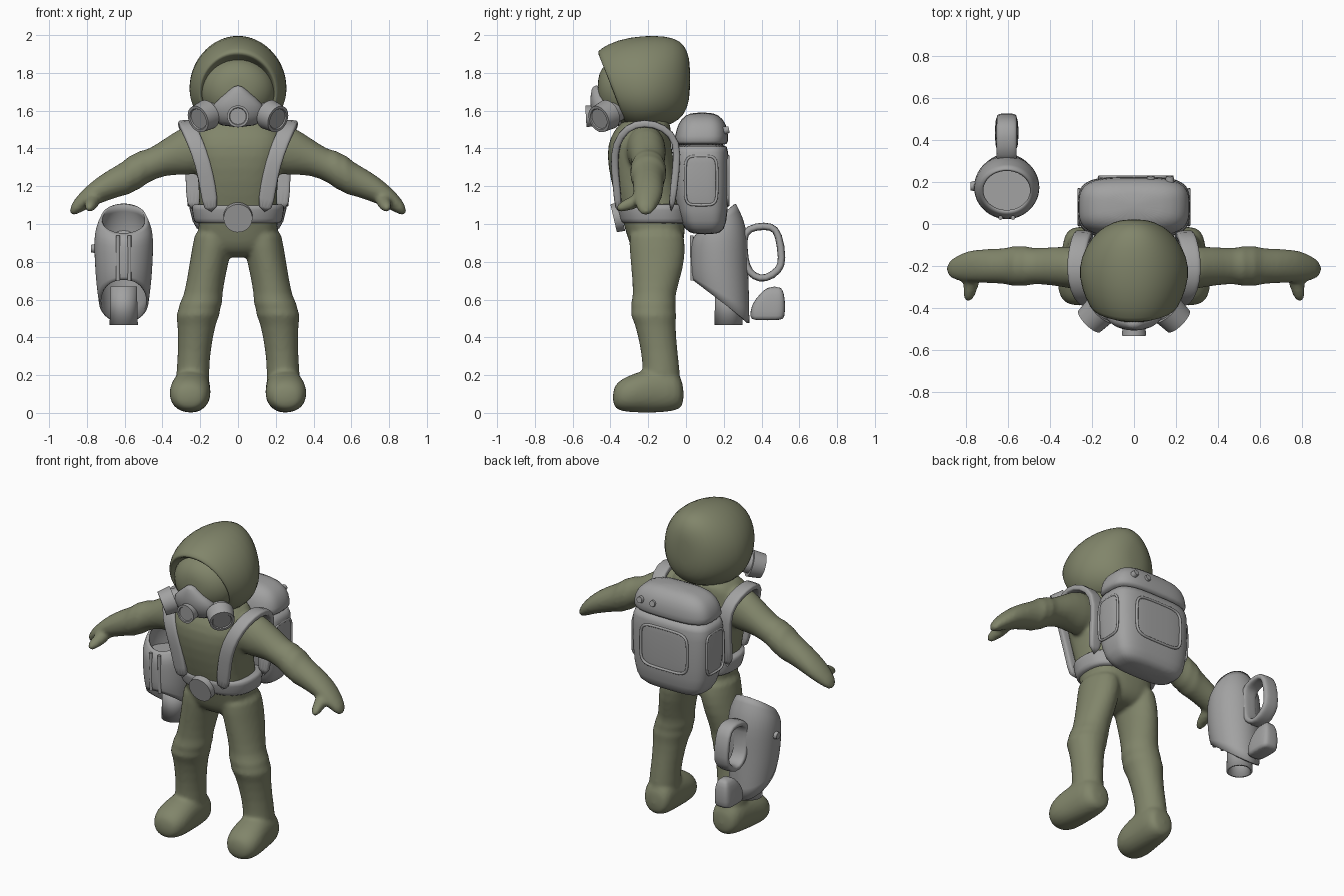
import bpy, bmesh, math
from mathutils import Vector

if "Cube" in bpy.data.objects:
    bpy.data.objects.remove(bpy.data.objects["Cube"])


def material(name, rgb):
    m = bpy.data.materials.new(name)
    m.use_nodes = True
    m.diffuse_color = (*rgb, 1)
    m.node_tree.nodes["Principled BSDF"].inputs["Base Color"].default_value = (*rgb, 1)
    return m


OLIVE = material("olive cloth", (0.22, 0.235, 0.145))
GREY = material("grey gear", (0.36, 0.36, 0.36))
X = Vector((1, 0, 0))


def finish(name, bm, mat, angle=None):
    bmesh.ops.recalc_face_normals(bm, faces=bm.faces)
    mesh = bpy.data.meshes.new(name)
    bm.to_mesh(mesh)
    bm.free()
    mesh.materials.append(mat)
    ob = bpy.data.objects.new(name, mesh)
    bpy.context.collection.objects.link(ob)
    mesh.shade_smooth()
    if angle:
        bpy.ops.object.select_all(action='DESELECT')
        ob.select_set(True)
        bpy.context.view_layer.objects.active = ob
        bpy.ops.object.shade_smooth_by_angle(angle=math.radians(angle))
    return ob


def power(a, p):
    return math.copysign(abs(a) ** (2 / p), a)


def skin(name, frames, mat, n=20, p=2, egg=0, cap=True, cyclic=False, sub=1, angle=None):
    """Skin (centre, u, v) frames with superellipse sections of power p; egg widens the low side."""
    bm = bmesh.new()
    rings = []
    for c, u, v in frames:
        angles = [2 * math.pi * (i + 0.5) / n for i in range(n)]
        rings.append([bm.verts.new(c + u * power(math.cos(a), p) * (1 - egg * math.sin(a))
                                   + v * power(math.sin(a), p)) for a in angles])
    pairs = list(zip(rings, rings[1:])) + ([(rings[-1], rings[0])] if cyclic else [])
    for a, b in pairs:
        for i in range(n):
            j = (i + 1) % n
            bm.faces.new((a[i], a[j], b[j], b[i]))
    if cap and not cyclic:
        bm.faces.new(rings[0])
        bm.faces.new(rings[-1])
    ob = finish(name, bm, mat, angle)
    if sub:
        ob.modifiers.new("smooth", 'SUBSURF').levels = sub
        ob.modifiers["smooth"].render_levels = sub
    return ob


def loft(name, axis, rows, mat, **kw):
    """Rows: x, y, z, side radius, other radius, optional tilt."""
    frames = []
    for x, y, z, ru, rv, *tilt in rows:
        t = tilt[0] if tilt else 0
        u = Vector((0, 1, 0)) if axis == 'X' else X
        v = Vector((0, math.cos(t), math.sin(t))) if axis == 'Z' else Vector((0, math.sin(t), math.cos(t)))
        frames.append((Vector((x, y, z)), u * ru, v * rv))
    return skin(name, frames, mat, **kw)


def sweep(name, pts, ru, rv, mat, side=X, cyclic=False, **kw):
    """Sweep a flat section along a path, its width kept close to one direction."""
    pts = [Vector(q) for q in pts]
    frames, last = [], len(pts) - 1
    for i, c in enumerate(pts):
        a = pts[i - 1] if i or cyclic else c
        b = pts[(i + 1) % len(pts)] if i < last or cyclic else c
        t = (b - a).normalized()
        u = (side - t * side.dot(t)).normalized()
        frames.append((c, u * ru, t.cross(u) * rv))
    return skin(name, frames, mat, cyclic=cyclic, **kw)


def rod(name, a, b, r0, r1, mat, dish=0):
    """Straight round part; dish sinks the far end."""
    a, b = Vector(a), Vector(b)
    t = (b - a).normalized()
    u = t.orthogonal().normalized()
    w = t.cross(u)
    rows = [(a, r0), (b, r1)]
    if dish:
        rows += [(b, r1 * 0.8), (b - t * dish, r1 * 0.74)]
    return skin(name, [(c, u * r, w * r) for c, r in rows], mat, n=32, sub=0, angle=40)


# Suit: torso, limbs and feet fused into one soft skin
parts = [loft("suit", 'Z', [
    (0, -.155, .82, .1, .08), (0, -.155, .87, .19, .135), (0, -.16, .93, .205, .152),
    (0, -.165, 1.0, .215, .165),
    (0, -.205, 1.15, .205, .175), (0, -.235, 1.3, .22, .18), (0, -.25, 1.42, .25, .17),
    (0, -.23, 1.5, .23, .15), (0, -.2, 1.57, .15, .12)], OLIVE, p=2.7)]
for s in (1, -1):
    parts.append(loft("arm", 'X', [(s * x, *r) for x, *r in [
        (.14, -.22, 1.40, .11, .13), (.27, -.21, 1.395, .105, .14), (.38, -.2, 1.36, .092, .097),
        (.49, -.2, 1.30, .084, .086), (.515, -.2, 1.29, .1, .106), (.545, -.2, 1.274, .092, .096),
        (.575, -.2, 1.26, .1, .106), (.6, -.2, 1.243, .085, .09), (.7, -.2, 1.2, .082, .08),
        (.78, -.2, 1.155, .078, .066), (.84, -.21, 1.11, .062, .054), (.893, -.215, 1.065, .032, .03)]], OLIVE))
    parts.append(loft("thumb", 'Y', [
        (s * .76, -.22, 1.14, .045, .045), (s * .775, -.29, 1.11, .038, .038),
        (s * .79, -.375, 1.08, .024, .024)], OLIVE))
    parts.append(loft("leg", 'Z', [(s * x, *r) for x, *r in [
        (.125, -.16, 1.0, .1, .15), (.135, -.152, .88, .107, .15), (.157, -.15, .78, .103, .143),
        (.187, -.17, .61, .1, .108), (.195, -.172, .585, .118, .124), (.205, -.172, .55, .108, .114),
        (.213, -.172, .515, .12, .126), (.218, -.165, .485, .102, .108), (.232, -.14, .32, .086, .096),
        (.24, -.13, .22, .088, .1), (.24, -.13, .1, .09, .1)]], OLIVE))
    parts.append(loft("foot", 'Y', [(s * x, *r) for x, *r in [
        (.235, -.01, .095, .06, .06), (.24, -.05, .12, .095, .11), (.245, -.14, .122, .1, .122),
        (.25, -.21, .116, .105, .116), (.255, -.28, .104, .112, .103), (.257, -.345, .094, .1, .086),
        (.255, -.39, .082, .06, .052)]], OLIVE, p=2.2))
bpy.ops.object.select_all(action='DESELECT')
for ob in parts:
    ob.select_set(True)
suit = parts[0]
bpy.context.view_layer.objects.active = suit
bpy.ops.object.join()
fuse = suit.modifiers.new("fuse", 'REMESH')
fuse.mode, fuse.voxel_size, fuse.use_smooth_shade = 'VOXEL', 0.012, True
relax = suit.modifiers.new("relax", 'SMOOTH')
relax.factor, relax.iterations = 0.5, 5

# Hood with a slanted opening, and the face inside it
loft("hood", 'Y', [
    (0, .022, 1.77, .04, .07), (0, .01, 1.765, .1, .15), (0, -.03, 1.762, .172, .212),
    (0, -.11, 1.755, .232, .242), (0, -.21, 1.748, .265, .252, -.06), (0, -.31, 1.738, .25, .246, -.22),
    (0, -.385, 1.722, .215, .218, -.36), (0, -.398, 1.717, .2, .2, -.38),
    (0, -.37, 1.712, .19, .187, -.38), (0, -.28, 1.71, .17, .16, -.3)], OLIVE, n=28, p=2.1, egg=.11)
loft("face", 'Y', [
    (0, -.2, 1.7, .2, .18), (0, -.33, 1.7, .21, .185), (0, -.4, 1.71, .18, .165),
    (0, -.45, 1.715, .12, .11), (0, -.468, 1.715, .05, .05)], OLIVE)

# Breathing mask
loft("mask", 'Z', [
    (0, -.475, 1.735, .02, .02), (0, -.46, 1.69, .065, .045), (0, -.435, 1.635, .14, .075),
    (0, -.41, 1.57, .15, .085), (0, -.39, 1.51, .1, .06)], GREY)
rod("mask_valve", (0, -.44, 1.575), (0, -.53, 1.57), .05, .058, GREY, .006)
for s in (1, -1):
    rod("mask_filter", (s * .11, -.36, 1.6), (s * .185, -.435, 1.57), .055, .065, GREY)
    rod("mask_filter_cap", (s * .16, -.41, 1.58), (s * .212, -.462, 1.555), .08, .073, GREY, .006)

# Harness: belt, buckle and shoulder straps
loft("belt", 'Z', [
    (0, -.16, 1.0, .222, .175), (0, -.162, 1.008, .235, .187), (0, -.168, 1.05, .243, .192),
    (0, -.175, 1.1, .25, .196), (0, -.175, 1.108, .235, .18)], GREY, p=2.5)
rod("buckle", (0, -.34, 1.04), (0, -.383, 1.03), .078, .076, GREY)
for s in (1, -1):
    sweep("shoulder_strap", [(s * x, y, z) for x, y, z in [
        (.14, -.355, 1.06), (.16, -.368, 1.2), (.185, -.38, 1.32), (.225, -.372, 1.43),
        (.265, -.31, 1.515), (.28, -.22, 1.54), (.27, -.12, 1.515), (.245, -.045, 1.44),
        (.235, -.05, 1.3), (.235, -.08, 1.06)]], .042, .02, GREY, p=4)

# Backpack with lid, panel frames and two buttons
loft("backpack", 'Z', [
    (0, .1, .945, .16, .06), (0, .1, .965, .225, .105), (0, .085, 1.06, .26, .138),
    (0, .078, 1.25, .272, .15), (0, .08, 1.4, .268, .144), (0, .08, 1.425, .255, .135)],
    GREY, n=32, p=3.6)
loft("backpack_lid", 'Z', [
    (0, .08, 1.415, .255, .135), (0, .08, 1.43, .268, .144), (0, .085, 1.5, .26, .138),
    (0, .085, 1.56, .22, .112), (0, .085, 1.592, .13, .06)], GREY, n=32, p=3.3)


def rounded_loop(half_w, half_h, place, n=28, p=5):
    return [place(half_w * power(math.cos(k), p), half_h * power(math.sin(k), p))
            for k in (2 * math.pi * (i + .5) / n for i in range(n))]


sweep("back_panel_frame", rounded_loop(.165, .13, lambda a, b: (a, .222, 1.23 + b)),
      .009, .009, GREY, side=Vector((0, 1, 0)), cyclic=True, n=8)
for s in (1, -1):
    sweep("side_panel_frame", rounded_loop(.085, .13, lambda a, b: (s * .261, .08 + a, 1.23 + b)),
          .008, .008, GREY, cyclic=True, n=8)
for x in (.08, .17):
    rod("lid_button", (x, .18, 1.49), (x, .228, 1.5), .024, .018, GREY)

# Hand-held device: open shell with a floor, nozzle, ribs, knob, handle and foot block
CX = -.605
shell = loft("device_shell", 'Z', [
    (CX, .185, .59, .132, .19, -.65), (CX, .18, .68, .146, .165, -.35),
    (CX, .175, .8, .154, .152), (CX, .175, .91, .158, .155, .15),
    (CX, .168, .98, .15, .147, .4), (CX, .16, 1.03, .122, .13, .65)], GREY, n=32, cap=False)
shell.modifiers.new("wall", 'SOLIDIFY').thickness = 0.012
rod("device_floor", (CX, .175, .86), (CX, .175, .89), .148, .148, GREY)
pipe = skin("device_nozzle", [(Vector((CX, .225, z)), X * r, Vector((0, r, 0)))
                              for z, r in ((.465, .075), (.67, .07))], GREY, n=32, cap=False, sub=0, angle=40)
pipe.modifiers.new("wall", 'SOLIDIFY').thickness = 0.012
for x in (-.03, .03):
    rod("device_rib", (CX + x, .035, .7), (CX + x, .03, .94), .01, .01, GREY)
rod("device_knob", (-.74, .18, .87), (-.777, .18, .87), .028, .02, GREY)
sweep("device_handle", [(CX, y, z) for y, z in [
    (.305, .96), (.37, .988), (.455, .99), (.492, .95), (.512, .81), (.495, .755),
    (.42, .705), (.36, .72), (.315, .77), (.305, .87)]], .048, .021, GREY, cyclic=True, p=3)
loft("device_foot", 'Z', [
    (CX, .43, .49, .05, .08), (CX, .43, .505, .056, .092), (CX, .435, .57, .056, .092),
    (CX, .455, .63, .048, .065), (CX, .47, .67, .03, .035)], GREY, p=4)
